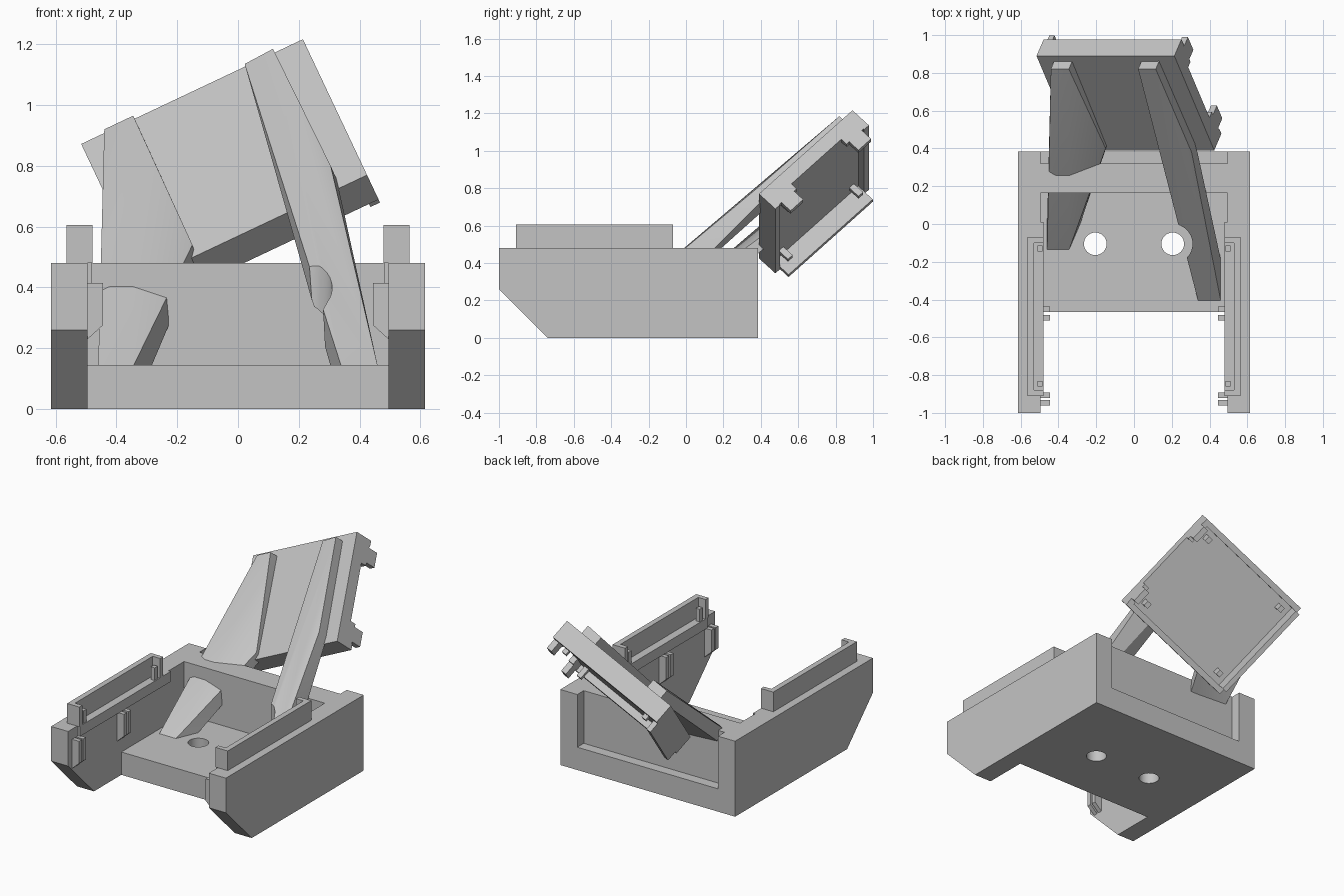
import bpy, bmesh
from mathutils import Matrix, Vector

cube = bpy.data.objects.get("Cube")
if cube:
    bpy.data.objects.remove(cube)

grey = bpy.data.materials.new("plain_grey")
grey.use_nodes = True
colour = (0.55, 0.55, 0.55, 1)
grey.diffuse_color = colour
grey.node_tree.nodes["Principled BSDF"].inputs["Base Color"].default_value = colour


def finish(name, bm):
    bmesh.ops.recalc_face_normals(bm, faces=bm.faces)
    mesh = bpy.data.meshes.new(name)
    bm.to_mesh(mesh)
    bm.free()
    mesh.materials.append(grey)
    ob = bpy.data.objects.new(name, mesh)
    bpy.context.collection.objects.link(ob)
    return ob


def box(name, x, y, z, frame=Matrix()):
    bm = bmesh.new()
    bmesh.ops.create_cube(bm, size=1)
    for v in bm.verts:
        v.co = frame @ Vector([r[0] + (c + 0.5) * (r[1] - r[0])
                               for r, c in zip((x, y, z), v.co)])
    return finish(name, bm)


def prism(name, profile, axis, start, end):
    """Extrude a 2D profile along x (profile is y, z) or y (profile is x, z)."""
    bm = bmesh.new()
    pts = [(start, a, b) if axis == "x" else (a, start, b) for a, b in profile]
    face = bm.faces.new([bm.verts.new(p) for p in pts])
    ext = bmesh.ops.extrude_face_region(bm, geom=[face])
    step = (end - start, 0, 0) if axis == "x" else (0, end - start, 0)
    bmesh.ops.translate(bm, vec=step,
                        verts=[g for g in ext["geom"] if isinstance(g, bmesh.types.BMVert)])
    return finish(name, bm)


def hull(name, points):
    bm = bmesh.new()
    for p in points:
        bm.verts.new(p)
    bmesh.ops.convex_hull(bm, input=bm.verts)
    return finish(name, bm)


def activate(ob):
    bpy.ops.object.select_all(action="DESELECT")
    ob.select_set(True)
    bpy.context.view_layer.objects.active = ob


def drill(ob, x, y, radius, z0, z1):
    """Cut a vertical round hole."""
    bm = bmesh.new()
    bmesh.ops.create_cone(bm, cap_ends=True, segments=32, radius1=radius,
                          radius2=radius, depth=z1 - z0)
    bmesh.ops.translate(bm, vec=(x, y, (z0 + z1) / 2), verts=bm.verts)
    cutter = finish("cutter", bm)
    cutter.hide_render = True
    mod = ob.modifiers.new("hole", "BOOLEAN")
    mod.operation, mod.solver, mod.object = "DIFFERENCE", "EXACT", cutter
    activate(ob)
    bpy.ops.object.modifier_apply(modifier=mod.name)
    bpy.data.objects.remove(cutter)


def smooth(ob, angle=0.4):
    activate(ob)
    bpy.ops.object.shade_smooth_by_angle(angle=angle)


# Base: floor with two screw holes, rear wall set in from the back
floor = box("floor", (-0.495, 0.495), (-0.465, 0.385), (0, 0.145))
for x in (-0.205, 0.205):
    drill(floor, x, -0.105, 0.06, -0.1, 0.3)
smooth(floor)
box("rear_wall", (-0.495, 0.495), (0.165, 0.32), (0.145, 0.48))

# Side walls with their rails, ledges and clips
wall = [(-1, 0.26), (-0.74, 0), (0.385, 0), (0.385, 0.48), (-1, 0.48)]
for side, s in (("left", 1), ("right", -1)):
    def sbox(name, x, y, z):
        box(side + "_" + name, sorted((s * x[0], s * x[1])), y, z)

    prism(side + "_wall", wall, "x", s * 0.495, s * 0.615)
    sbox("ledge", (0.48, 0.5), (-0.9, 0.01), (0.415, 0.48))
    sbox("rail", (0.53, 0.565), (-0.91, -0.07), (0.48, 0.605))
    for end, y in (("front", -0.91), ("back", -0.1)):
        sbox(end + "_rail_end", (0.478, 0.53), (y, y + 0.03), (0.48, 0.605))
    for end, y in (("front", -0.86), ("back", -0.145)):
        sbox(end + "_rail_post", (0.485, 0.512), (y, y + 0.03), (0.48, 0.56))
    clip = [(s * 0.5, 0.225), (s * 0.445, 0.275), (s * 0.445, 0.415), (s * 0.5, 0.415)]
    for i, y in enumerate((-0.96, -0.92, -0.51, -0.465)):
        prism(f"{side}_clip_{i + 1}", clip, "y", y, y + 0.028)

# Tilted panel: local x along its lower edge, y up its slope, z out of its face
u = Vector((0.904, 0, 0.427)).normalized()
n = Vector((-0.304, -0.703, 0.643))
n = (n - u * n.dot(u)).normalized()
v = n.cross(u)
frame = Matrix.Translation((-0.305, 0.39, 0.425)) @ Matrix((u, v, n)).transposed().to_4x4()
W, H = 0.807, 0.703


def pbox(name, x, y, z):
    box("panel_" + name, x, y, z, frame)


pbox("plate", (0, W), (0, H), (-0.08, 0))
pbox("lower_rim", (0, W), (0, 0.035), (-0.125, -0.08))
pbox("upper_rim", (0, W), (H - 0.035, H), (-0.125, -0.08))
pbox("right_lip", (0, 0.03), (0.035, H - 0.035), (-0.19, -0.08))
for end, a in (("lower", 0.05), ("upper", 0.56)):
    pbox(end + "_tab", (W - 0.035, W), (a, a + 0.095), (-0.19, -0.08))
    pbox(end + "_tab_root", (W - 0.035, W), (0.03 if a < 0.3 else 0.54, 0.165 if a < 0.3 else 0.675),
         (-0.12, -0.08))
for end, a in (("lower", 0.07), ("upper", 0.6)):
    for side, x in (("right", 0.08), ("left", 0.7)):
        pbox(f"{end}_{side}_peg", (x, x + 0.03), (a, a + 0.035), (-0.15, -0.08))

# Struts carrying the panel: top end, bend at the panel's lower edge, foot
right_strut = hull("right_strut", [
    (-0.44, 0.82, 0.92), (-0.345, 0.82, 0.965), (-0.42, 0.87, 0.875), (-0.324, 0.87, 0.92),
    (-0.15, 0.4, 0.54), (-0.135, 0.44, 0.495),
    (-0.46, -0.14, 0.14), (-0.345, -0.14, 0.14), (-0.46, 0, 0.14), (-0.285, 0, 0.14)])
left_strut = hull("left_strut", [
    (0.022, 0.82, 1.135), (0.115, 0.82, 1.185), (0.043, 0.87, 1.09), (0.136, 0.87, 1.14),
    (0.305, 0.38, 0.8), (0.325, 0.43, 0.755),
    (0.34, -0.41, 0.14), (0.46, -0.41, 0.14), (0.305, -0.24, 0.14), (0.46, -0.19, 0.14)])
drill(left_strut, 0.205, -0.105, 0.105, 0.1, 0.8)
smooth(right_strut)
smooth(left_strut)
